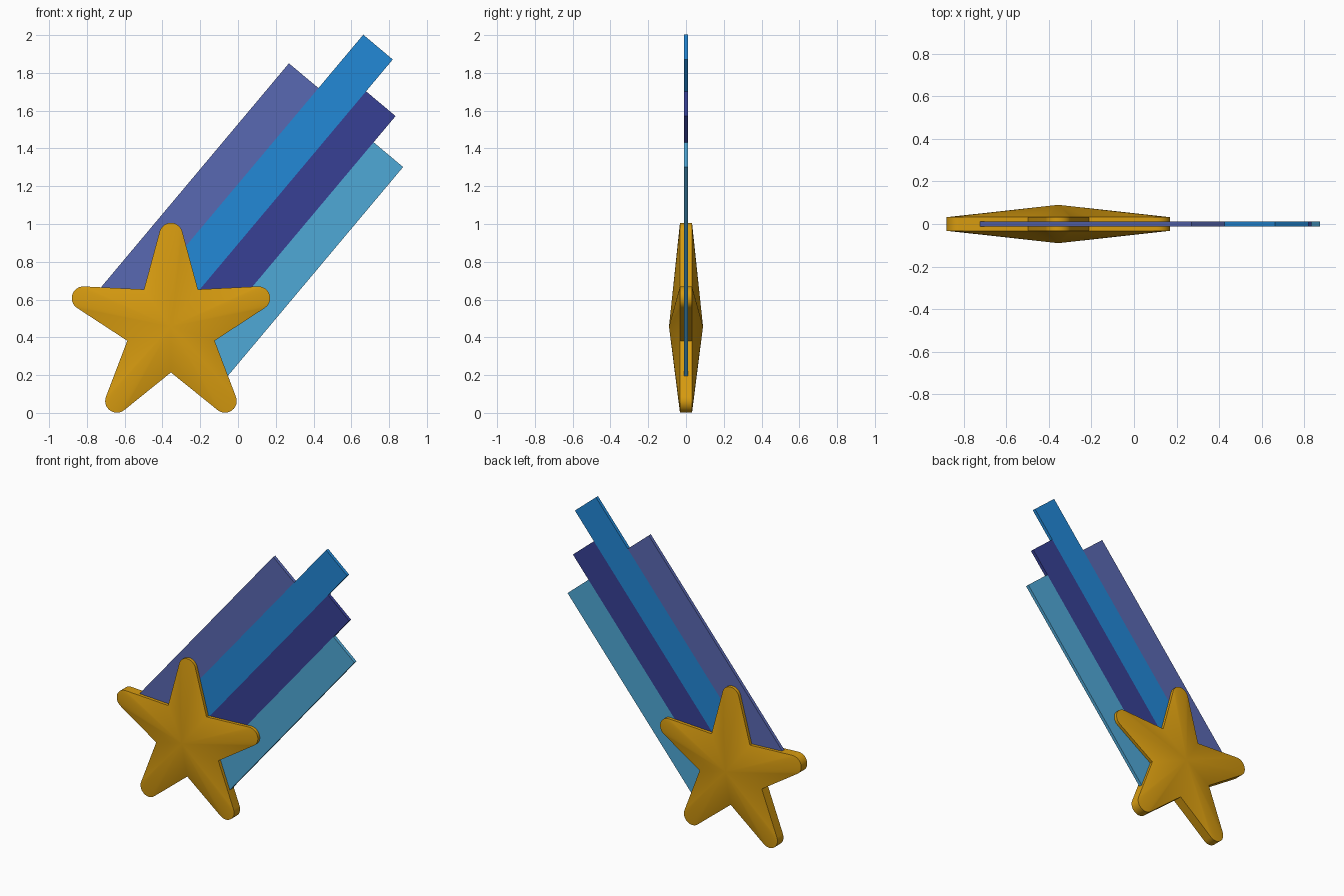
import bpy, bmesh, math
from mathutils import Vector

cube = bpy.data.objects.get("Cube")
if cube:
    bpy.data.objects.remove(cube, do_unlink=True)


def material(name, rgb):
    """Flat material from a display colour in the 0-255 range."""
    linear = [((c / 255 + 0.055) / 1.055) ** 2.4 if c > 10 else c / 255 / 12.92 for c in rgb]
    mat = bpy.data.materials.new(name)
    mat.use_nodes = True
    mat.diffuse_color = (*linear, 1)
    mat.node_tree.nodes["Principled BSDF"].inputs["Base Color"].default_value = (*linear, 1)
    return mat


def make_object(name, bm, mat):
    bmesh.ops.recalc_face_normals(bm, faces=bm.faces)
    mesh = bpy.data.meshes.new(name)
    bm.to_mesh(mesh)
    bm.free()
    mesh.materials.append(mat)
    obj = bpy.data.objects.new(name, mesh)
    bpy.context.collection.objects.link(obj)
    return obj


# Star outline: five rounded tips separated by sharp notches
CENTRE = Vector((-0.355, 0.457))
NOTCH, TIP, ROUND = 0.243, 0.487, 0.062
EDGE, APEX = 0.032, 0.09
STEPS = 12


def polar(radius, angle):
    return Vector((math.cos(angle), math.sin(angle))) * radius


def star_outline():
    # Sweep of the tip arc, chosen so the arm sides meet it tangentially
    half = NOTCH * math.sin(math.pi / 5)
    reach = TIP - NOTCH * math.cos(math.pi / 5)
    slope = math.atan2(half, reach) - math.asin(ROUND / math.hypot(half, reach))
    sweep = math.pi / 2 - slope
    points = []
    for arm in range(5):
        angle = math.pi / 2 + arm * math.tau / 5
        points.append(CENTRE + polar(NOTCH, angle - math.pi / 5))
        for i in range(STEPS + 1):
            turn = angle + sweep * (2 * i / STEPS - 1)
            points.append(CENTRE + polar(TIP, angle) + polar(ROUND, turn))
    return points


# Star body: a straight rim with a shallow peak on front and back
def build_star(mat):
    bm = bmesh.new()
    outline = star_outline()
    rims = []
    for side in (-1, 1):
        rim = [bm.verts.new((p.x, side * EDGE, p.y)) for p in outline]
        peak = bm.verts.new((CENTRE.x, side * APEX, CENTRE.y))
        for a, b in zip(rim, rim[1:] + rim[:1]):
            bm.faces.new((a, b, peak))
        rims.append(rim)
    front, back = rims
    for i in range(len(front)):
        bm.faces.new((front[i - 1], front[i], back[i], back[i - 1]))
    star = make_object("star", bm, mat)
    bpy.ops.object.select_all(action="DESELECT")
    star.select_set(True)
    bpy.context.view_layer.objects.active = star
    bpy.ops.object.shade_smooth_by_angle(angle=math.radians(30))


# Tail: parallel flat bands laid side by side along one slanted direction
ALONG = polar(1, math.radians(50))
ACROSS = Vector((ALONG.y, -ALONG.x))
FIRST, WIDTH, THICK = -0.983, 0.204, 0.011


def build_band(name, index, start, end, mat):
    left = FIRST + index * WIDTH
    bm = bmesh.new()
    bmesh.ops.create_cube(bm, size=1)
    for v in bm.verts:
        p = ALONG * (end if v.co.x > 0 else start)
        p += ACROSS * (left + WIDTH * (v.co.z > 0))
        v.co = (p.x, math.copysign(THICK, v.co.y), p.y)
    make_object(name, bm, mat)


build_star(material("gold", (216, 156, 16)))
bands = [
    ("violet", 0.045, 1.591, (89, 104, 178)),
    ("blue", 0.07, 1.96, (34, 136, 214)),
    ("indigo", 0.1, 1.74, (55, 64, 149)),
    ("light_blue", 0.075, 1.559, (79, 168, 214)),
]
for i, (colour, start, end, rgb) in enumerate(bands):
    build_band("tail_band_" + colour, i, start, end, material(colour, rgb))
